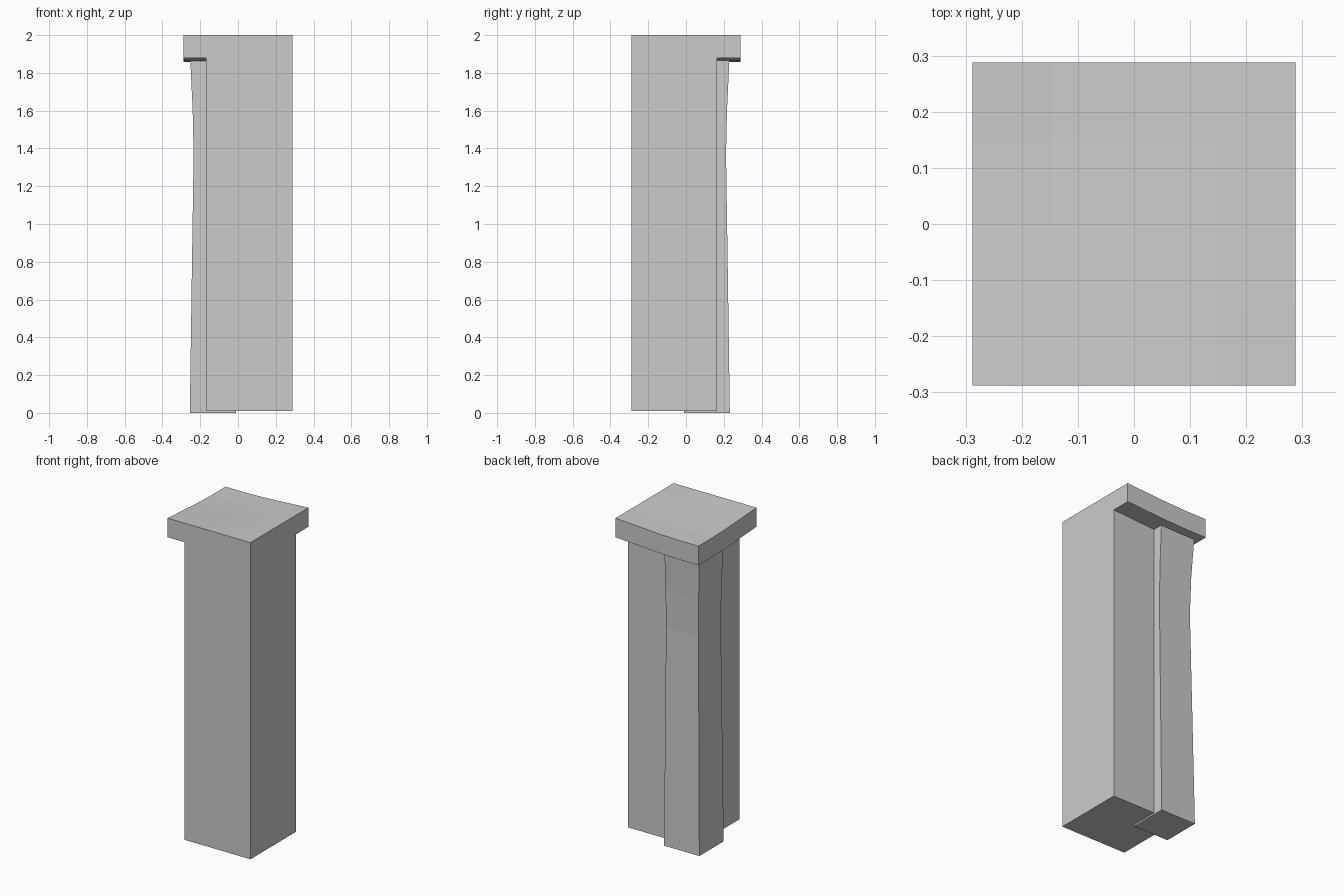
import bpy
import bmesh

old = bpy.data.objects.get("Cube")
if old:
    bpy.data.objects.remove(old, do_unlink=True)

GREY = (0.6, 0.6, 0.6, 1.0)
HALF = 0.288          # half the footprint width
CAP_BASE = 1.88       # underside of the cap slab

grey = bpy.data.materials.new("plain_grey")
grey.diffuse_color = GREY
grey.use_nodes = True
grey.node_tree.nodes["Principled BSDF"].inputs["Base Color"].default_value = GREY


def finish(name, bm):
    """Turn a bmesh into a flat-shaded grey object."""
    bmesh.ops.recalc_face_normals(bm, faces=bm.faces)
    mesh = bpy.data.meshes.new(name)
    bm.to_mesh(mesh)
    bm.free()
    mesh.materials.append(grey)
    obj = bpy.data.objects.new(name, mesh)
    bpy.context.collection.objects.link(obj)
    return obj


def box(low, high):
    """Box between two opposite corners."""
    bm = bmesh.new()
    bmesh.ops.create_cube(bm, size=1)
    for v in bm.verts:
        v.co = [h if c > 0 else l for c, l, h in zip(v.co, low, high)]
    return bm


# Main square shaft, flush with the cap on the front and +x sides
finish("main_shaft", box((-0.17, -HALF, 0.01), (HALF, 0.165, CAP_BASE)))

# Corner post: outer faces pinch inwards a little above the middle
bm = bmesh.new()
rings = []
for z, reach in ((0, 0.232), (0.7, 0.222), (1.37, 0.212), (1.6, 0.217), (CAP_BASE, 0.23)):
    x = -reach - 0.023
    outline = ((-0.01, -0.01), (-0.01, reach), (x, reach), (x, -0.01))
    rings.append([bm.verts.new((px, py, z)) for px, py in outline])
for a, b in zip(rings, rings[1:]):
    for i in range(4):
        j = (i + 1) % 4
        bm.faces.new((a[i], a[j], b[j], b[i]))
bm.faces.new(rings[0])
bm.faces.new(rings[-1])
finish("corner_post", bm)

# Cap slab: sags slightly towards the overhanging corner
bm = box((-HALF, -HALF, CAP_BASE), (HALF, HALF, 2))
flat = [e for e in bm.edges if abs(e.verts[0].co.z - e.verts[1].co.z) < 0.01]
bmesh.ops.subdivide_edges(bm, edges=flat, cuts=3, use_grid_fill=True)
for v in bm.verts:
    u = (HALF - v.co.x) / (2 * HALF)
    w = (v.co.y + HALF) / (2 * HALF)
    v.co.z -= 0.022 * min(1, 1.6 * u) * min(1, 1.6 * w)
finish("cap_slab", bm)
